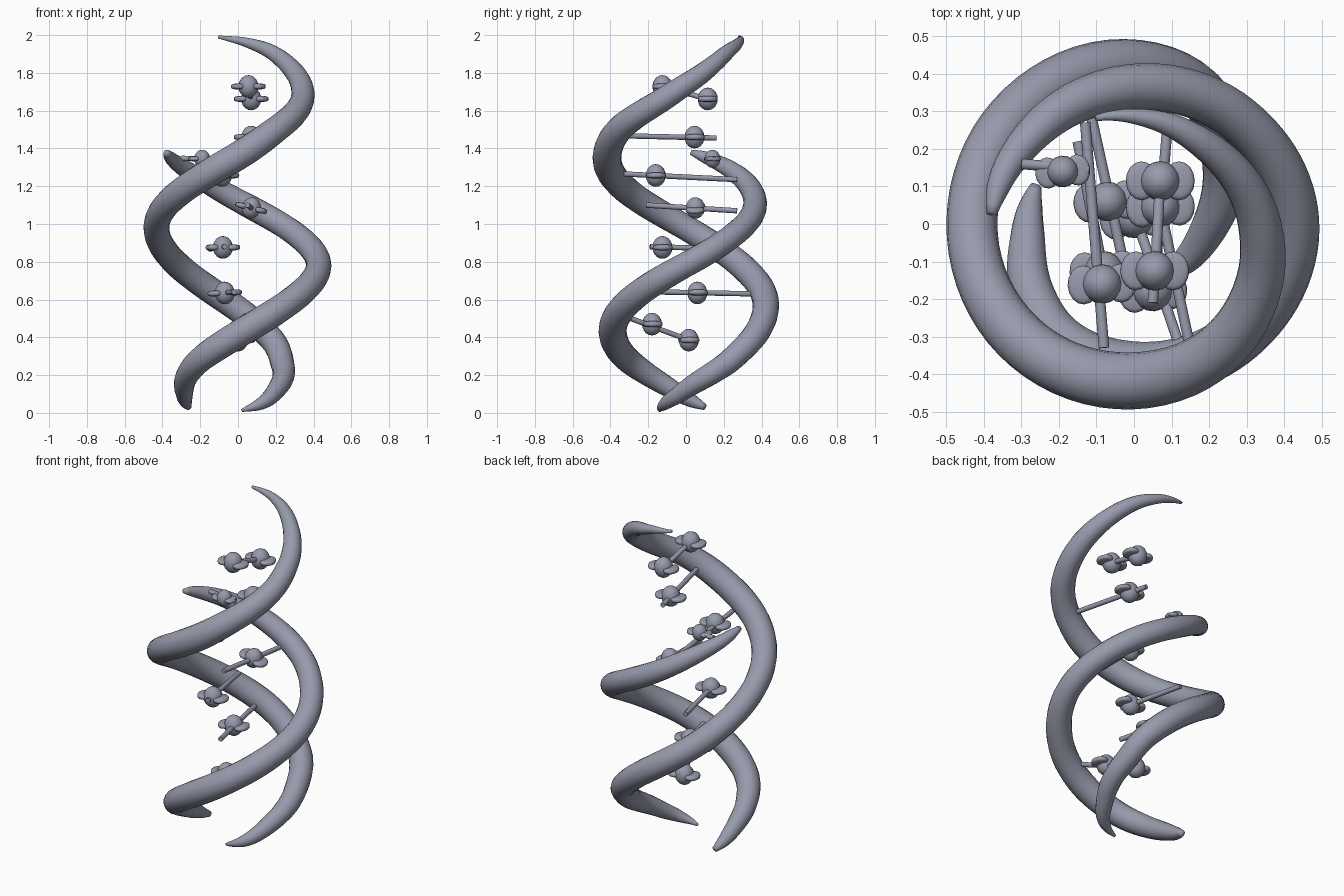
import bpy, bmesh, math
from mathutils import Vector, Matrix

if "Cube" in bpy.data.objects:
    bpy.data.objects.remove(bpy.data.objects["Cube"])

grey = bpy.data.materials.new("slate grey")
grey.diffuse_color = (0.31, 0.325, 0.41, 1)
grey.use_nodes = True
grey.node_tree.nodes["Principled BSDF"].inputs["Base Color"].default_value = grey.diffuse_color


def finish(bm, name):
    bmesh.ops.recalc_face_normals(bm, faces=bm.faces[:])
    for f in bm.faces:
        f.smooth = True
    me = bpy.data.meshes.new(name)
    bm.to_mesh(me)
    bm.free()
    me.materials.append(grey)
    ob = bpy.data.objects.new(name, me)
    bpy.context.collection.objects.link(ob)
    return ob


def sample(keys, a):
    """Smooth interpolation of (angle, z, helix radius, tube radius) keys."""
    n = len(keys)

    def slope(i, k):
        lo, hi = max(i - 1, 0), min(i + 1, n - 1)
        return (keys[hi][k] - keys[lo][k]) / (keys[hi][0] - keys[lo][0])
    i = max(j for j in range(n - 1) if keys[j][0] <= a or j == 0)
    h = keys[i + 1][0] - keys[i][0]
    t = (a - keys[i][0]) / h
    out = []
    for k in (1, 2, 3):
        out.append((2*t**3 - 3*t*t + 1) * keys[i][k] + (t**3 - 2*t*t + t) * h * slope(i, k)
                   + (3*t*t - 2*t**3) * keys[i + 1][k] + (t**3 - t*t) * h * slope(i + 1, k))
    return out


def strand(name, keys, steps=110, sides=18):
    """Tapered tube swept along a helix."""
    a0, a1 = keys[0][0], keys[-1][0]

    def point(a):
        z, r, _ = sample(keys, a)
        return Vector((r * math.cos(math.radians(a)), r * math.sin(math.radians(a)), z))
    bm = bmesh.new()
    rings = []
    for s in range(steps + 1):
        a = a0 + (a1 - a0) * s / steps
        p = point(a)
        tan = (point(min(a + .5, a1)) - point(max(a - .5, a0))).normalized()
        out = Vector((p.x, p.y, 0))
        out = (out - tan * out.dot(tan)).normalized()
        up = tan.cross(out)
        w = max(sample(keys, a)[2], .006)
        rings.append([bm.verts.new(p + w * (out * math.cos(q) + up * math.sin(q)))
                      for q in (2 * math.pi * j / sides for j in range(sides))])
    for u, v in zip(rings, rings[1:]):
        for j in range(sides):
            k = (j + 1) % sides
            bm.faces.new((u[j], u[k], v[k], v[j]))
    bm.faces.new(rings[0])
    bm.faces.new(rings[-1])
    return finish(bm, name)


# two intertwined strands
strand("long_strand", [
    (-82, .012, .14, .008), (-40, .052, .165, .034), (0, .125, .205, .050), (40, .25, .31, .062),
    (62, .385, .39, .067), (92, .56, .423, .070), (135, .77, .43, .070),
    (180, .98, .432, .068), (225, 1.17, .43, .072), (270, 1.36, .418, .076),
    (302, 1.51, .405, .070), (338, 1.65, .365, .063), (360, 1.74, .335, .058),
    (405, 1.895, .285, .042), (440, 1.96, .283, .026), (470, 1.99, .30, .008)])
strand("short_strand", [
    (159, .03, .28, .016), (172, .06, .28, .034), (190, .11, .289, .048), (215, .195, .33, .060),
    (238, .285, .368, .068), (270, .415, .387, .074), (315, .60, .41, .072),
    (360, .785, .427, .067), (405, .965, .395, .064), (450, 1.125, .365, .062),
    (495, 1.275, .36, .049), (525, 1.355, .375, .031), (536, 1.38, .38, .014)])


def knot(name, centre, turn=0, tilt=0, s=1):
    """Round bead with a flat blunt-edged lobe on each side."""
    bm = bmesh.new()
    rot = Matrix.Rotation(turn, 4, 'Z') @ Matrix.Rotation(tilt, 4, 'Y')
    for x, size, power in ((0, (.053, .053, .060), 1),
                           (-.050, (.042, .052, .016), .5), (.050, (.042, .052, .016), .5)):
        part = bmesh.ops.create_uvsphere(bm, u_segments=16, v_segments=10, radius=1)
        for v in part['verts']:
            z = math.copysign(abs(v.co.z) ** power, v.co.z)
            p = Vector((x + v.co.x * size[0], v.co.y * size[1], z * size[2]))
            v.co = Vector(centre) + rot @ (p * s)
    return finish(bm, name)


def rod(name, a, b):
    a, b = Vector(a), Vector(b)
    bm = bmesh.new()
    m = Matrix.Translation((a + b) / 2) @ (b - a).to_track_quat('Z', 'Y').to_matrix().to_4x4()
    bmesh.ops.create_cone(bm, cap_ends=True, segments=12, radius1=.014, radius2=.014,
                          depth=(b - a).length, matrix=m)
    ob = finish(bm, name)
    for f in ob.data.polygons:
        f.use_smooth = len(f.vertices) == 4


# rungs: rod start, rod end, beads as (centre, turn, tilt, scale)
rungs = [
    ((.055, -.15, 1.735), (.07, .12, 1.66),
     [((.055, -.125, 1.728), 0, 0, 1), ((.07, .115, 1.662), 0, 0, 1)]),
    ((.15, -.33, 1.467), (.045, .16, 1.455), [((.07, .045, 1.46), .05, 0, 1)]),
    ((-.08, -.33, 1.265), (-.13, .27, 1.235), [((-.085, -.16, 1.257), .05, 0, 1)]),
    ((.05, -.21, 1.10), (.09, .27, 1.07), [((.07, .05, 1.085), -.05, .25, .95)]),
    ((-.07, -.19, .88), (-.15, .22, .868), [((-.08, -.125, .876), .05, 0, 1)]),
    ((-.02, -.14, .64), (-.13, .36, .63), [((-.07, .06, .635), .1, -.05, 1)]),
    ((.12, -.32, .51), (0, .03, .38),
     [((.05, -.18, .47), .1, 0, 1), ((.0, .015, .385), .1, 0, 1)]),
    ((-.30, .16, 1.348), (-.12, .145, 1.342), [((-.19, .14, 1.345), .1, 0, .8)]),
]
for i, (a, b, beads) in enumerate(rungs, 1):
    rod(f"rung_{i}", a, b)
    for j, (c, turn, tilt, s) in enumerate(beads, 1):
        knot(f"bead_{i}_{j}", c, turn, tilt, s)
